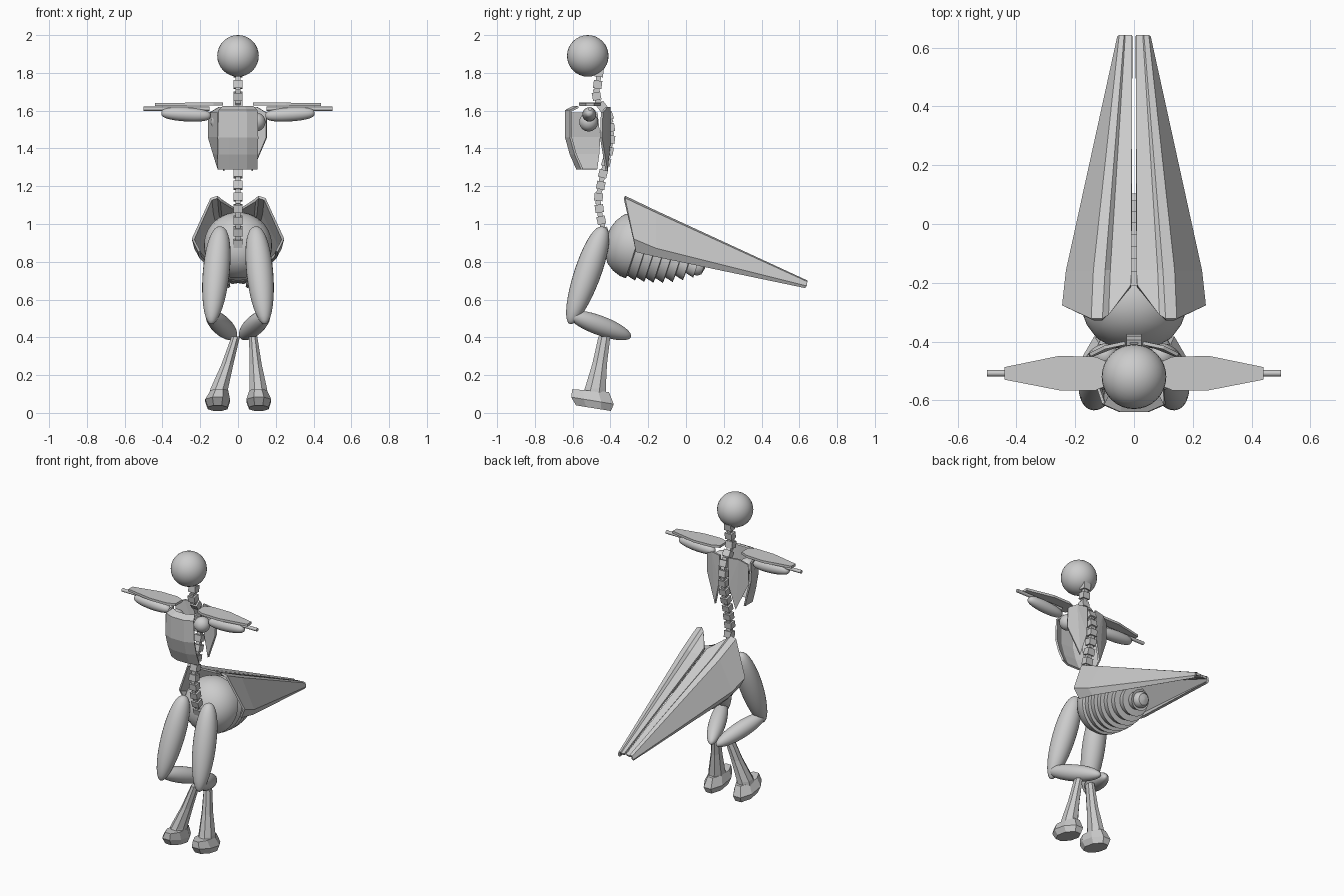
import bpy, bmesh, math
from mathutils import Vector as V

if "Cube" in bpy.data.objects:
    bpy.data.objects.remove(bpy.data.objects["Cube"])


def make(name, verts, faces, smooth=None):
    me = bpy.data.meshes.new(name)
    me.from_pydata([tuple(v) for v in verts], [], faces)
    bm = bmesh.new()
    bm.from_mesh(me)
    bmesh.ops.remove_doubles(bm, verts=bm.verts, dist=1e-5)
    bmesh.ops.recalc_face_normals(bm, faces=bm.faces)
    bm.to_mesh(me)
    bm.free()
    ob = bpy.data.objects.new(name, me)
    bpy.context.collection.objects.link(ob)
    if smooth:
        bpy.ops.object.select_all(action='DESELECT')
        ob.select_set(True)
        bpy.context.view_layer.objects.active = ob
        bpy.ops.object.shade_smooth_by_angle(angle=math.radians(smooth))
    return ob


def loft(name, rings, smooth=None):
    n = len(rings[0])
    faces = [(i * n + j, i * n + (j + 1) % n, (i + 1) * n + (j + 1) % n, (i + 1) * n + j)
             for i in range(len(rings) - 1) for j in range(n)]
    last = (len(rings) - 1) * n
    faces += [tuple(range(n))[::-1], tuple(range(last, last + n))]
    return make(name, [p for r in rings for p in r], faces, smooth)


def turned(name, a, b, profile, seg=24, smooth=40):
    """Surface of revolution from a to b; profile = (fraction along, radius)."""
    a, b = V(a), V(b)
    q = (b - a).to_track_quat('Z', 'Y')
    rings = [[a.lerp(b, t) + q @ V((r * math.cos(k * math.tau / seg),
                                    r * math.sin(k * math.tau / seg), 0))
              for k in range(seg)] for t, r in profile]
    return loft(name, rings, smooth)


def limb(name, a, b, r, skew=1.0, power=0.5):
    """Rounded spindle; skew below 1 moves the bulk towards a."""
    prof = []
    for i in range(19):
        t = (1 - math.cos(math.pi * i / 18)) / 2
        u = t ** skew
        prof.append((t, max(r * (4 * u * (1 - u)) ** power, 0.0015)))
    return turned(name, a, b, prof)


def ball(name, c, r):
    bpy.ops.mesh.primitive_uv_sphere_add(segments=32, ring_count=16, radius=r, location=c)
    bpy.context.object.name = name
    bpy.ops.object.shade_smooth()


def plate(name, verts, faces, thick, mirror=True, offset=-1):
    ob = make(name, verts, faces)
    m = ob.modifiers.new('Thickness', 'SOLIDIFY')
    m.thickness, m.offset = thick, offset
    if mirror:
        ob.modifiers.new('Mirror', 'MIRROR').use_mirror_merge = False
    return ob


# Head
ball('head', (0, -.52, 1.89), .11)

# Spine: vertebra blocks spaced along a path, joined by thin links
path = [V((0, y, z)) for y, z in [(-.46, 1.80), (-.475, 1.68), (-.455, 1.635), (-.41, 1.58),
        (-.395, 1.475), (-.41, 1.37), (-.44, 1.265), (-.465, 1.13), (-.455, 1.05),
        (-.44, .98), (-.415, .90)]]


def along(d):
    for p, q in zip(path, path[1:]):
        if d <= (q - p).length:
            return p + (q - p).normalized() * d
        d -= (q - p).length
    return path[-1]


total = sum((q - p).length for p, q in zip(path, path[1:]))
count = int(total / .0595)
for i in range(count + 1):
    d = total * i / count
    c, lo, hi = along(d), along(max(d - .03, 0)), along(min(d + .03, total))
    rot = (hi - lo).to_track_quat('Z', 'Y').to_euler()
    for name, size in (('vertebra', (.05, .045, .042)), ('vertebra_link', (.028, .026, .075))):
        bpy.ops.mesh.primitive_cube_add(size=1, location=c, rotation=rot)
        bpy.context.object.name = name
        bpy.context.object.scale = size

# Chest front plate: rows going down, bent backwards at the sides
rows = [(1.62, -.595, .08), (1.60, -.635, .1), (1.46, -.635, .105), (1.37, -.61, .103), (1.29, -.575, .1)]
vs = [(x * w, y + (.025 if abs(x) == 1 else 0), z) for z, y, w in rows for x in (-1, -.45, .45, 1)]
fs = [(4 * i + j, 4 * i + j + 1, 4 * i + j + 5, 4 * i + j + 4) for i in range(4) for j in range(3)]
plate('chest_front', vs, fs, .012, False, 0)

# Chest side panel, present on one side only
vs = []
for (y0, y1, x1, z) in [(-.61, -.47, -.152, 1.59), (-.61, -.455, -.155, 1.46),
                        (-.585, -.46, -.128, 1.37), (-.55, -.47, -.103, 1.29)]:
    vs += [(-.104, y0, z), (x1, y1, z)]
plate('chest_side', vs, [(2 * i, 2 * i + 1, 2 * i + 3, 2 * i + 2) for i in range(3)], .01, False, 0)

# Pointed back plates on either side of the spine
plate('back_plate', [(.03, -.405, 1.62), (.1, -.42, 1.62), (.15, -.445, 1.59), (.152, -.45, 1.46),
                     (.075, -.42, 1.28), (.035, -.405, 1.43)],
      [(0, 1, 5), (1, 2, 3), (1, 3, 4), (1, 4, 5)], .012, offset=0)

# Arms: shoulder ball, spindle, rod and a tapered flat guard
for s in (1, -1):
    ball('shoulder', (s * .095, -.515, 1.54), .05)
    limb('upper_arm', (s * .145, -.512, 1.572), (s * .405, -.512, 1.588), .037, 1, .32)
    turned('forearm_rod', (s * .15, -.508, 1.61), (s * .5, -.508, 1.61), [(0, .011), (1, .011)], 12)
guard = [(.08, -.475), (.13, -.452), (.255, -.449), (.44, -.487),
         (.44, -.530), (.255, -.566), (.13, -.566), (.08, -.545)]
loft('arm_guard', [[(x, y, z + .012 * (.44 - x)) for x, y in guard] for z in (1.624, 1.64)]
     ).modifiers.new('Mirror', 'MIRROR')

# Legs: thigh and shin spindles, then a faceted shank and hoof (stance is uneven)
for s in (1, -1):
    limb('thigh', (s * .092, -.435, .985), (s * .142, -.615, .47), .071, .85, .5)
    limb('shin', (s * .155, -.625, .525), (s * .02, -.292, .402), .052, 1, .5)


def hexring(x, y, z, rx, ry, tilt=0):
    out = []
    for k in range(8):
        a = math.tau * (k + .5) / 8
        out.append((x + rx * math.cos(a), y + ry * math.sin(a), z - tilt * math.sin(a)))
    return out


for top, foot in ((.08, .11), (-.012, -.108)):
    ankle = top + (foot - top) * .9
    loft('shank', [hexring(top, -.432, .405, .024, .034),
                   hexring((top + ankle) / 2, -.457, .26, .034, .042),
                   hexring(ankle, -.48, .13, .05, .06),
                   hexring(foot, -.49, .08, .052, .07)])
    loft('hoof', [hexring(ankle, -.505, .118, .05, .105, .008),
                  hexring(foot, -.495, .065, .071, .122, .02),
                  hexring(foot, -.49, .025, .056, .1, .016)])

# Abdomen: rounded front followed by overlapping rings that shrink to a knob
prof = [(0, .002), (.01, .05), (.04, .095), (.09, .135), (.16, .162), (.24, .178), (.30, .180)]
radii = [.180, .176, .168, .157, .142, .122, .096, .066]
for i, r in enumerate(radii[1:]):
    t = .31 + i * .088
    prof += [(t, r - .012), (t + .083, r)]
prof += [(.915, .05), (.95, .05), (.985, .036), (1, .002)]
turned('abdomen', (0, -.42, .935), (0, .10, .765), prof, 40)

# Wing covers: folded panels tapering backwards to a blunt tip
front = [(.205, -.265, .855), (.238, -.278, .92), (.142, -.325, 1.132), (.108, -.325, 1.143),
         (.09, -.312, 1.125), (.01, -.21, 1.075)]
mid = [(.2, -.14, .825), (.225, -.16, .872), (.134, -.16, 1.055), (.1, -.16, 1.064),
       (.083, -.16, 1.046), (.0085, -.16, 1.05)]
tip = [(.046, .63, .664), (.05, .638, .672), (.046, .64, .69), (.036, .64, .695),
       (.032, .64, .688), (.006, .64, .692)]
fs = [(6 * i + j, 6 * i + j + 1, 6 * i + j + 7, 6 * i + j + 6) for i in range(2) for j in range(5)]
plate('wing_cover', front + mid + tip, fs, .014, offset=0)
